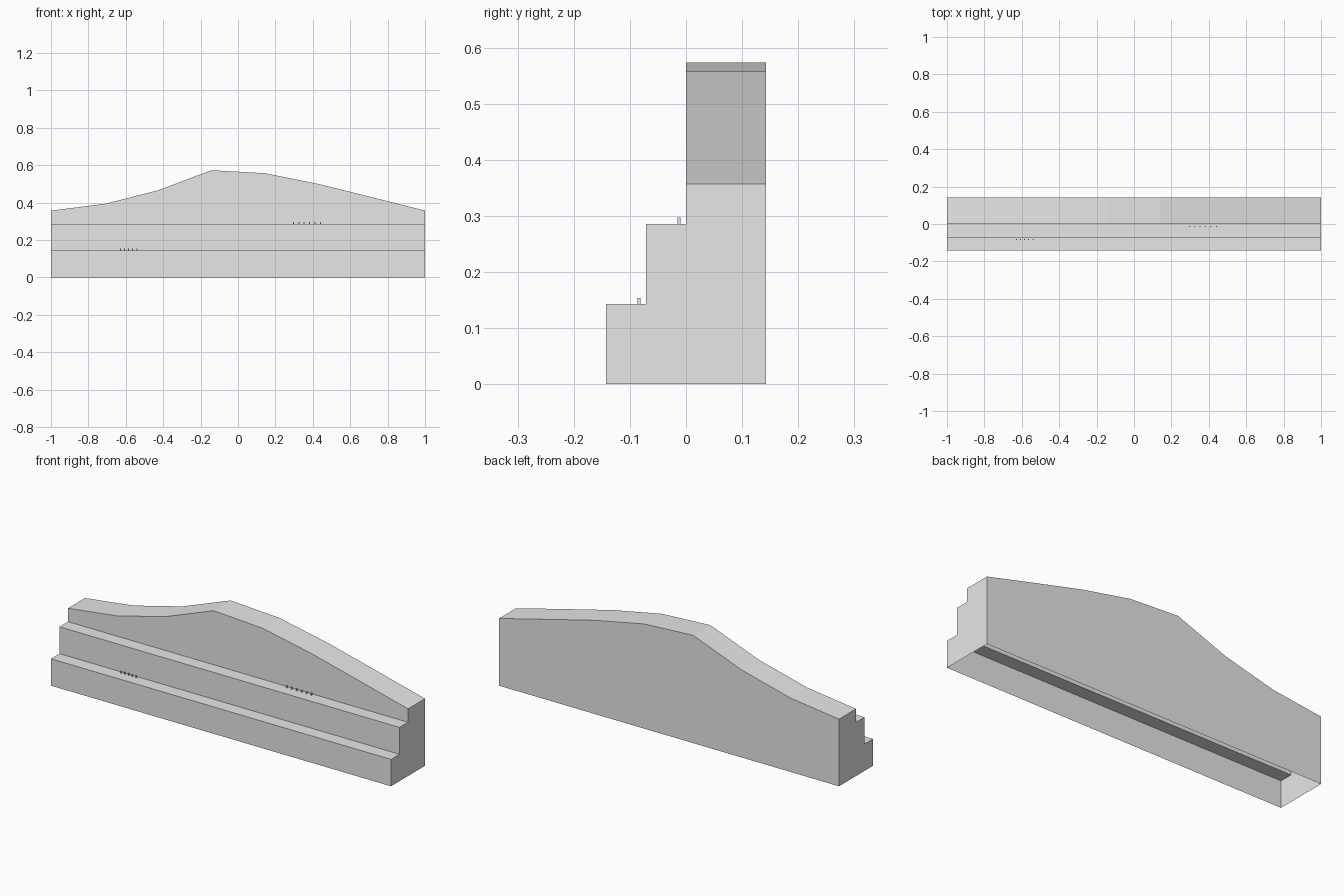
import bpy
import bmesh

if "Cube" in bpy.data.objects:
    bpy.data.objects.remove(bpy.data.objects["Cube"])

# One plain grey for everything
grey = bpy.data.materials.new("light_grey")
grey.diffuse_color = (0.8, 0.8, 0.8, 1)
grey.use_nodes = True
grey.node_tree.nodes["Principled BSDF"].inputs["Base Color"].default_value = grey.diffuse_color

U = 1 / 7              # step height; half of it is the step depth
DEPTH = U              # half the depth of the whole block


def make_object(name, bm):
    mesh = bpy.data.meshes.new(name)
    bm.to_mesh(mesh)
    bm.free()
    mesh.materials.append(grey)
    obj = bpy.data.objects.new(name, mesh)
    bpy.context.collection.objects.link(obj)
    return obj


# Stepped wall: an open-bottomed shell lofted through evenly spaced sections
crest = [0.357, 0.393, 0.465, 0.573, 0.557, 0.5, 0.429, 0.357]
bm = bmesh.new()
sections = []
for i, top in enumerate(crest):
    x = -1 + 2 * i / (len(crest) - 1)
    outline = [(-DEPTH, 0), (-DEPTH, U), (-U / 2, U), (-U / 2, 2 * U),
               (0, 2 * U), (0, top), (DEPTH, top), (DEPTH, 0)]
    sections.append([bm.verts.new((x, y, z)) for y, z in outline])
for a, b in zip(sections, sections[1:]):
    for j in range(len(a) - 1):
        bm.faces.new((a[j], b[j], b[j + 1], a[j + 1]))
bm.faces.new(sections[0])
bm.faces.new(sections[-1][::-1])
make_object("stepped_wall", bm)


# Rows of tiny square pegs standing on the steps
def peg_row(name, count, x_first, x_last, y, z, width=0.0055, height=0.011):
    bm = bmesh.new()
    for i in range(count):
        x = x_first + (x_last - x_first) * i / (count - 1)
        verts = bmesh.ops.create_cube(bm, size=1)["verts"]
        bmesh.ops.scale(bm, vec=(width, width, height), verts=verts)
        bmesh.ops.translate(bm, vec=(x, y, z + height / 2), verts=verts)
    make_object(name, bm)


peg_row("lower_step_pegs", 5, -0.629, -0.541, -0.0835, U)
peg_row("upper_step_pegs", 6, 0.296, 0.441, -0.0125, 2 * U)
